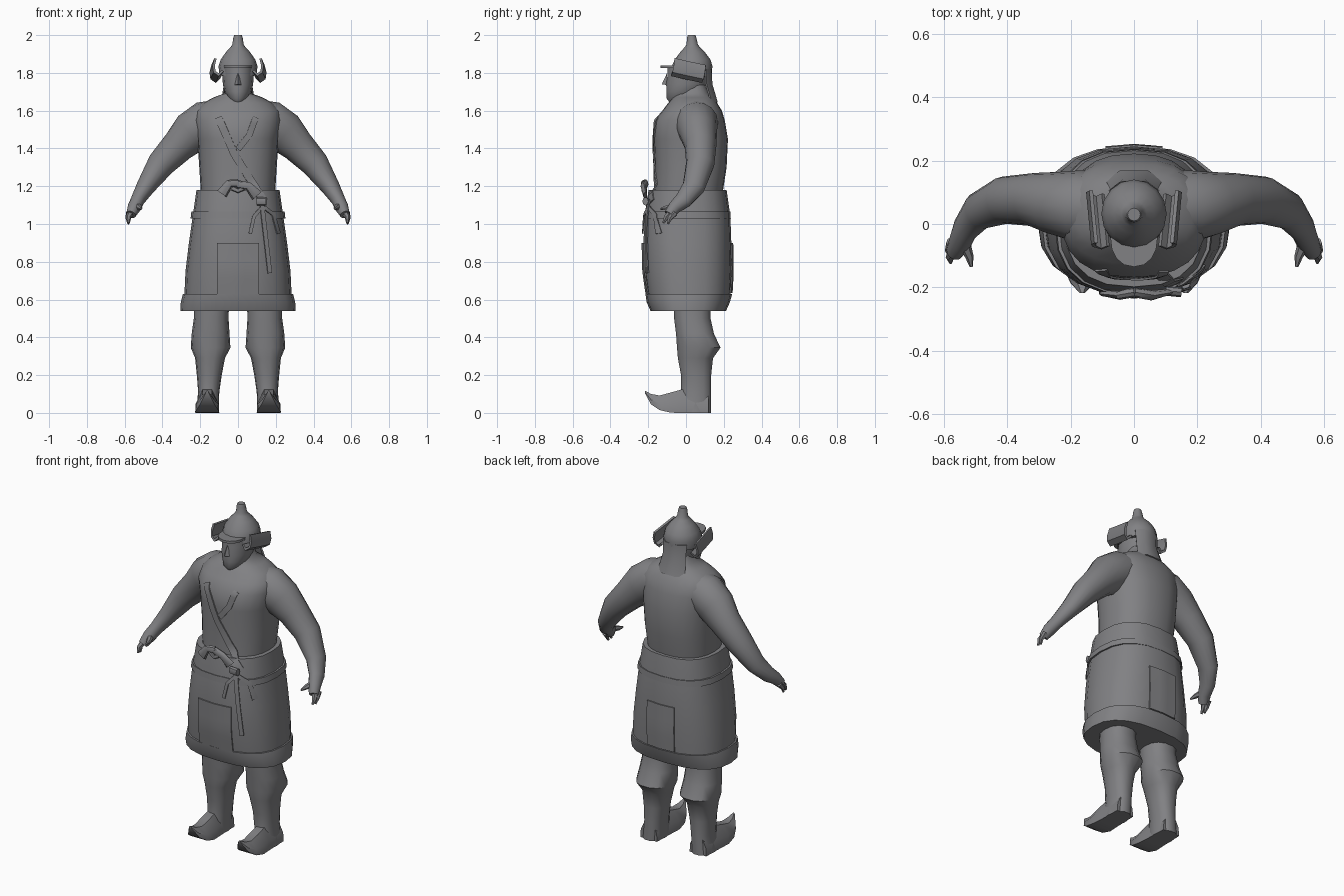
import bpy, bmesh, math
from mathutils import Vector
from mathutils.bvhtree import BVHTree

if "Cube" in bpy.data.objects:
    bpy.data.objects.remove(bpy.data.objects["Cube"])

grey = bpy.data.materials.new("slate grey")
grey.diffuse_color = (0.22, 0.22, 0.23, 1)
grey.use_nodes = True
grey.node_tree.nodes["Principled BSDF"].inputs["Base Color"].default_value = grey.diffuse_color


def finish(bm, name, angle=40):
    bmesh.ops.recalc_face_normals(bm, faces=bm.faces)
    me = bpy.data.meshes.new(name)
    bm.to_mesh(me)
    bm.free()
    ob = bpy.data.objects.new(name, me)
    bpy.context.collection.objects.link(ob)
    me.materials.append(grey)
    bpy.ops.object.select_all(action='DESELECT')
    ob.select_set(True)
    bpy.context.view_layer.objects.active = ob
    bpy.ops.object.shade_smooth_by_angle(angle=math.radians(angle))
    return ob


def skin(bm, rings, caps=True):
    """Join closed rings of points into a tube."""
    vs = [[bm.verts.new(p) for p in r] for r in rings]
    n = len(vs[0])
    for a, b in zip(vs, vs[1:]):
        for i in range(n):
            bm.faces.new((a[i], a[(i + 1) % n], b[(i + 1) % n], b[i]))
    if caps:
        bm.faces.new(vs[0][::-1])
        bm.faces.new(vs[-1])


def oval(cx, z, rx, yf, yb, n, p):
    pts = []
    for i in range(n):
        a = 2 * math.pi * i / n
        c, s = math.cos(a), math.sin(a)
        pts.append((cx + rx * math.copysign(abs(c) ** p, c),
                    (yf + yb) / 2 + (yb - yf) / 2 * math.copysign(abs(s) ** p, s), z))
    return pts


def loft(name, rows, n=20, p=1.0, cx=0, angle=40):
    """rows: height, half width, front y, back y"""
    bm = bmesh.new()
    skin(bm, [oval(cx, z, rx, yf, yb, n, p) for z, rx, yf, yb in rows])
    return finish(bm, name, angle)


def tube(bm, rows, n=12):
    """rows: x, y, z, in-plane radius, depth radius"""
    pts = [Vector(r[:3]) for r in rows]
    rings = []
    for i, r in enumerate(rows):
        t = (pts[min(i + 1, len(pts) - 1)] - pts[max(i - 1, 0)]).normalized()
        d = (Vector((0, 1, 0)) - t * t.y).normalized()
        u = t.cross(d)
        rings.append([pts[i] + u * r[3] * math.cos(k * math.tau / n)
                      + d * r[4] * math.sin(k * math.tau / n) for k in range(n)])
    skin(bm, rings)


# body and head
torso = loft("torso", [(1.14, .195, -.17, .19), (1.30, .205, -.165, .215), (1.45, .215, -.172, .222),
                       (1.55, .23, -.168, .205), (1.60, .225, -.125, .19), (1.64, .185, -.095, .165),
                       (1.67, .13, -.07, .145), (1.69, .075, -.05, .12), (1.74, .065, -.04, .10)], 24, .85, angle=60)
loft("head", [(1.64, .02, -.085, -.04), (1.665, .05, -.105, .03), (1.70, .072, -.105, .09),
              (1.74, .08, -.108, .11), (1.79, .084, -.10, .12), (1.83, .085, -.10, .12)], 14)
bm = bmesh.new()
tip, a, b, c = [bm.verts.new(p) for p in ((0, -.128, 1.74), (-.022, -.10, 1.735), (.022, -.10, 1.735), (0, -.10, 1.80))]
for f in ((tip, a, b), (tip, b, c), (tip, c, a)):
    bm.faces.new(f)
finish(bm, "nose")

# helmet with knob, visor and neck guard
loft("helmet", [(1.785, .098, -.085, .135), (1.835, .103, -.075, .14), (1.87, .092, -.06, .13), (1.91, .064, -.03, .10),
                (1.935, .04, -.008, .074), (1.95, .03, .003, .063), (1.985, .025, .005, .055), (2.0, .02, .01, .05)], 16)
bm = bmesh.new()
skin(bm, [oval(0, z, .075, -.135, .06, 16, .9) for z in (1.826, 1.84)])
finish(bm, "visor")


def plate(bm, outline, thick):
    """Thick sheet from rows of points."""
    rows = [[bm.verts.new(p) for p in r] for r in outline]
    fs = [bm.faces.new((a[i], a[i + 1], b[i + 1], b[i])) for a, b in zip(rows, rows[1:]) for i in range(len(a) - 1)]
    bmesh.ops.recalc_face_normals(bm, faces=fs)
    bmesh.ops.solidify(bm, geom=fs, thickness=thick)


bm = bmesh.new()
plate(bm, [[(-w, y - .03, z), (-w / 2, y, z), (w / 2, y, z), (w, y - .03, z)]
           for w, y, z in ((.08, .135, 1.82), (.075, .14, 1.74), (.09, .168, 1.645))], .01)
finish(bm, "neck_guard")
for s, side in ((1, "right"), (-1, "left")):
    bm = bmesh.new()
    plate(bm, [[(s * (x - .008), -.06 - k, z + .018), (s * x, .02 - k, z), (s * (x + .008), .105 - k, z - .018)]
               for x, z, k in ((.085, 1.79, .01), (.11, 1.765, .02), (.138, 1.785, .012), (.143, 1.82, .005), (.133, 1.86, 0))], .012)
    finish(bm, side + "_ear_flap")

    # arm, hand and fingers
    bm = bmesh.new()
    tube(bm, [(s * x, y, z, a, b) for x, y, z, a, b in (
        (.09, .05, 1.555, .105, .11), (.17, .055, 1.535, .118, .115), (.245, .065, 1.485, .112, .1),
        (.316, .077, 1.413, .089, .084), (.408, .075, 1.317, .074, .075), (.49, .04, 1.195, .05, .06),
        (.532, -.015, 1.125, .037, .047), (.549, -.06, 1.088, .036, .035), (.566, -.09, 1.05, .026, .028))], 16)
    finish(bm, side + "_arm", 60)
    bm = bmesh.new()
    for path in (((.565, -.075, 1.065, .02, .02), (.58, -.105, 1.035, .014, .014), (.578, -.12, 1.005, .006, .007)),
                 ((.575, -.06, 1.06, .018, .02), (.584, -.085, 1.03, .012, .014), (.58, -.095, 1.0, .005, .006)),
                 ((.535, -.06, 1.095, .02, .02), (.518, -.105, 1.085, .013, .013), (.513, -.135, 1.08, .005, .005))):
        tube(bm, [(s * r[0], *r[1:]) for r in path], 6)
    finish(bm, side + "_fingers")

    # baggy trouser leg with boot shaft
    bm = bmesh.new()
    skin(bm, [oval(s * x, z, rx, yf, yb, 14, .85) for z, x, rx, yf, yb in (
        (.60, .14, .093, -.07, .13), (.50, .142, .092, -.065, .132), (.42, .145, .1, -.055, .15), (.345, .145, .105, -.05, .185),
        (.29, .148, .079, -.045, .145), (.20, .152, .066, -.028, .135), (.11, .155, .056, -.028, .135), (.0, .163, .06, -.04, .135))])
    finish(bm, side + "_leg")
    # boot foot with upturned toe: y, half width, bottom, top
    bm = bmesh.new()
    rings = []
    for y, w, lo, hi in ((.12, .055, 0, .11), (-.02, .059, 0, .125), (-.08, .064, .001, .108),
                         (-.14, .058, .015, .092), (-.185, .038, .045, .10), (-.218, .008, .105, .118)):
        x = s * .163
        rings.append([(x - w, y, lo), (x + w, y, lo), (x + w * .95, y, lo + (hi - lo) * .45),
                      (x + w * .4, y, hi), (x - w * .4, y, hi), (x - w * .95, y, lo + (hi - lo) * .45)])
    skin(bm, rings)
    finish(bm, side + "_boot", 30)

# long coat skirt, hem trim and belt
skirt = loft("skirt", [(.60, .285, -.2, .235), (.75, .278, -.222, .243), (.9, .26, -.225, .24), (1.04, .24, -.22, .235),
                       (1.18, .22, -.198, .215)], 20, .8)
loft("hem_trim", [(.54, .305, -.188, .212), (.585, .303, -.208, .232), (.63, .292, -.215, .245)], 20, .8)
loft("belt", [(1.03, .251, -.222, .237), (1.065, .247, -.22, .235)], 20, .8)

trees = []
for ob in (torso, skirt):
    bm = bmesh.new()
    bm.from_mesh(ob.data)
    trees.append(BVHTree.FromBMesh(bm))
    bm.free()


def drape(name, path, w, off=.008, front=True, cols=2):
    """Strip laid on the body; path of (x, z), half width w."""
    d = 1 if front else -1
    pts = []
    for (x0, z0), (x1, z1) in zip(path, path[1:]):
        pts += [(x0 + (x1 - x0) * k / 6, z0 + (z1 - z0) * k / 6) for k in range(6)]
    pts.append(path[-1])
    rows = []
    for i, (x, z) in enumerate(pts):
        q, r = pts[max(i - 1, 0)], pts[min(i + 1, len(pts) - 1)]
        t = Vector((r[0] - q[0], r[1] - q[1])).normalized()
        row = []
        for j in range(cols + 1):
            k = (2 * j / cols - 1) * w
            px, pz = x - t.y * k, z + t.x * k
            hits = [h[0].y for h in (tr.ray_cast(Vector((px, -d, pz)), Vector((0, d, 0))) for tr in trees) if h[0]]
            y = (min(hits) if front else max(hits)) if hits else -.2 * d
            row.append((px, y - d * off, pz))
        rows.append(row)
    bm = bmesh.new()
    plate(bm, rows, .007)
    finish(bm, name)


# chest bands, apron panels and hanging ties
drape("long_chest_band", [(-.105, 1.565), (-.02, 1.37), (.14, 1.12)], .02)
drape("short_chest_band", [(.095, 1.565), (.06, 1.47), (0, 1.395)], .016)
drape("front_panel", [(0, .9), (0, .625)], .11, .01, cols=6)
drape("back_panel", [(0, .9), (0, .635)], .09, .01, False, 6)
drape("long_tie", [(.125, 1.13), (.14, 1.0), (.17, .74)], .011, .018)
drape("left_tie", [(.13, 1.09), (.085, 1.04), (.065, .95)], .009, .015)
drape("right_tie", [(.14, 1.09), (.19, 1.05), (.218, .95)], .009, .015)

# sash bow: two loops, tails and a knot
bm = bmesh.new()
for path in (((0, -.215, 1.215, .022, .016), (-.045, -.225, 1.215, .022, .014), (-.085, -.22, 1.16, .03, .01)),
             ((0, -.215, 1.21, .022, .016), (.055, -.225, 1.20, .022, .016), (.10, -.215, 1.15, .032, .01)),
             ((-.03, -.215, 1.19, .012, .01), (0, -.225, 1.175, .012, .01), (.03, -.215, 1.19, .012, .01)),
             ((.10, -.21, 1.12, .022, .016), (.15, -.215, 1.12, .022, .016))):
    tube(bm, path, 8)
finish(bm, "sash_bow")
